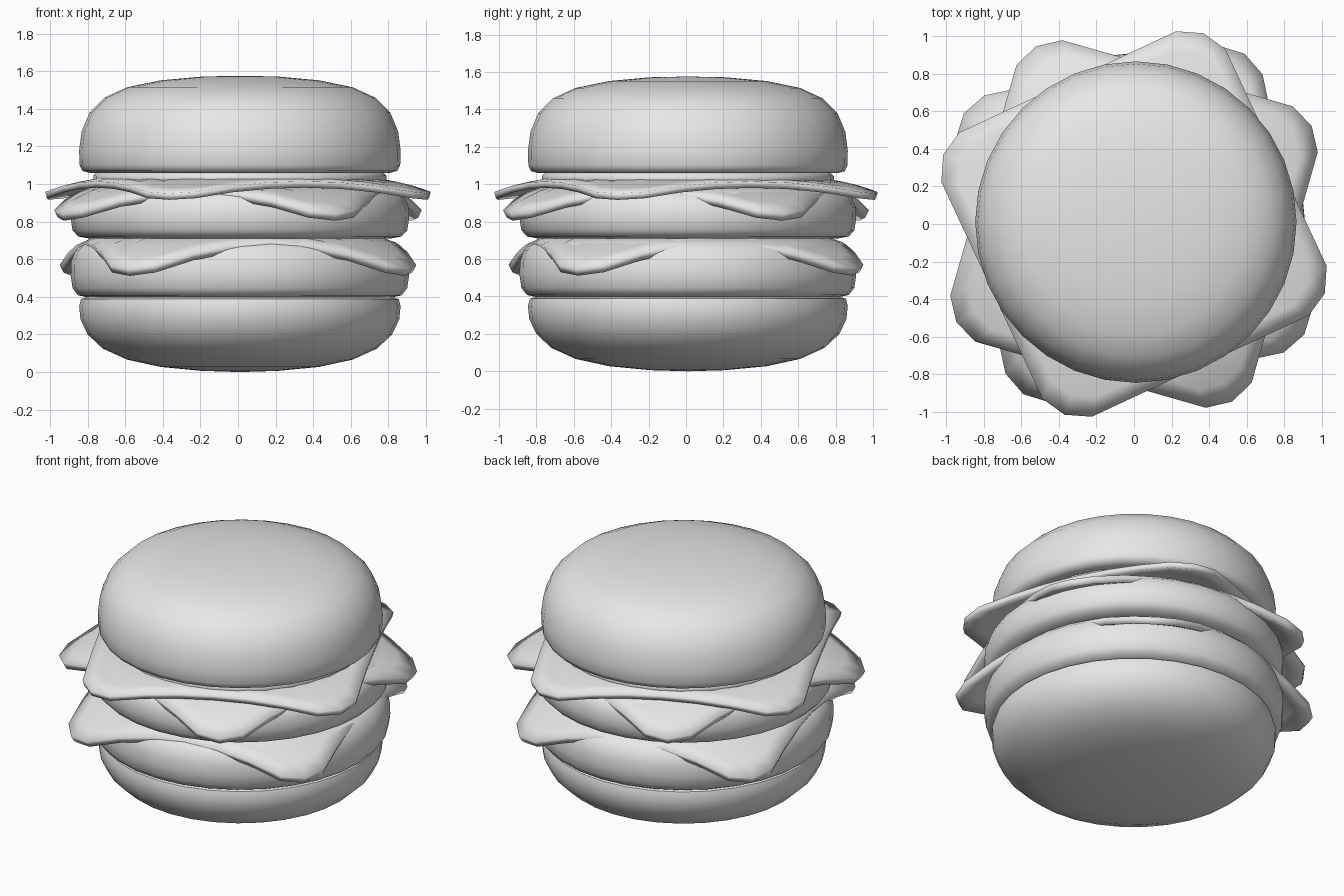
import bpy
import math
from mathutils import Matrix, Vector

old = bpy.data.objects.get("Cube")
if old:
    bpy.data.objects.remove(old, do_unlink=True)

# One plain colour for everything
grey = bpy.data.materials.new("light grey")
grey.use_nodes = True
grey.diffuse_color = (0.8, 0.8, 0.8, 1)
grey.node_tree.nodes["Principled BSDF"].inputs["Base Color"].default_value = (0.8, 0.8, 0.8, 1)

CENTRE = 0.01


def add_object(name, verts, faces, angle=50):
    mesh = bpy.data.meshes.new(name)
    mesh.from_pydata(verts, [], faces)
    mesh.materials.append(grey)
    obj = bpy.data.objects.new(name, mesh)
    bpy.context.collection.objects.link(obj)
    bpy.ops.object.select_all(action="DESELECT")
    obj.select_set(True)
    bpy.context.view_layer.objects.active = obj
    bpy.ops.object.shade_smooth_by_angle(angle=math.radians(angle))
    return obj


def ring_faces(rings, n):
    """Fan from vertex 0 to the first ring, then quads between rings."""
    faces = [(0, 1 + i, 1 + (i + 1) % n) for i in range(n)]
    for r in range(rings - 1):
        a, b = 1 + r * n, 1 + (r + 1) * n
        for i in range(n):
            j = (i + 1) % n
            faces.append((a + i, b + i, b + j, a + j))
    return faces


def lathe(name, profile, n=32):
    """Turn a profile of (radius, z), listed from bottom axis to top axis."""
    verts = [(CENTRE, CENTRE, profile[0][1])]
    for radius, z in profile[1:-1]:
        for i in range(n):
            t = 2 * math.pi * i / n
            verts.append((CENTRE + radius * math.cos(t), CENTRE + radius * math.sin(t), z))
    verts.append((CENTRE, CENTRE, profile[-1][1]))
    rings = len(profile) - 2
    faces = [f[::-1] for f in ring_faces(rings, n)]
    start, top = 1 + (rings - 1) * n, len(verts) - 1
    faces += [(start + i, start + (i + 1) % n, top) for i in range(n)]
    return add_object(name, verts, faces)


def cheese(name, z_top, corner_angle, droop, thickness=0.045):
    """Square slice with blunt corners, hanging down where it leaves the patty."""
    outline = []
    for k in range(4):
        turn = Matrix.Rotation(math.radians(corner_angle + 90 * k), 2)
        following = Matrix.Rotation(math.radians(corner_angle + 90 * (k + 1)), 2)
        first, tip, last = (turn @ Vector(p) for p in ((1.04, -0.14), (1.08, 0), (1.04, 0.14)))
        target = following @ Vector((1.04, -0.14))
        outline += [first, tip] + [last.lerp(target, s / 6) for s in range(6)]
    scales = (0.45, 0.7, 0.8, 0.9, 1)
    verts = [(0, 0, z_top)]
    for s in scales:
        for p in outline:
            q = p * s
            over = max(0, q.length - 0.76) / 0.32
            verts.append((q.x, q.y, z_top - droop * over ** 1.15))
    obj = add_object(name, verts, ring_faces(len(scales), len(outline)), 40)
    solid = obj.modifiers.new("thickness", "SOLIDIFY")
    solid.thickness = thickness
    solid.offset = -1
    return obj


# Buns
lathe("bottom_bun", [(0, 0), (0.2, 0.006), (0.42, 0.027), (0.6, 0.066), (0.73, 0.125),
                     (0.81, 0.2), (0.848, 0.28), (0.855, 0.35), (0.845, 0.388),
                     (0.81, 0.4), (0, 0.4)])
lathe("top_bun", [(0, 1.06), (0.8, 1.06), (0.838, 1.07), (0.853, 1.1), (0.855, 1.18),
                  (0.842, 1.28), (0.8, 1.38), (0.72, 1.46), (0.6, 1.515),
                  (0.42, 1.552), (0.2, 1.572), (0, 1.576)])

# Patties share one rounded profile
for name, low, high in (("lower_patty", 0.395, 0.712), ("upper_patty", 0.71, 0.985)):
    shape = ((0, 0), (0.8, 0), (0.86, 0.04), (0.89, 0.16), (0.9, 0.38), (0.898, 0.6),
             (0.875, 0.8), (0.83, 0.93), (0.76, 1), (0, 1))
    lathe(name, [(r, low + f * (high - low)) for r, f in shape])

# Cheese slices, each turned differently
cheese("lower_cheese", 0.72, -33, 0.17)
cheese("middle_cheese", 0.995, 29, 0.15)
cheese("upper_cheese", 1.03, -20, 0.08, 0.035)

# Thin round slice under the top bun
lathe("round_slice", [(0, 1.0), (0.765, 1.0), (0.78, 1.015), (0.78, 1.045), (0.765, 1.06), (0, 1.06)])
